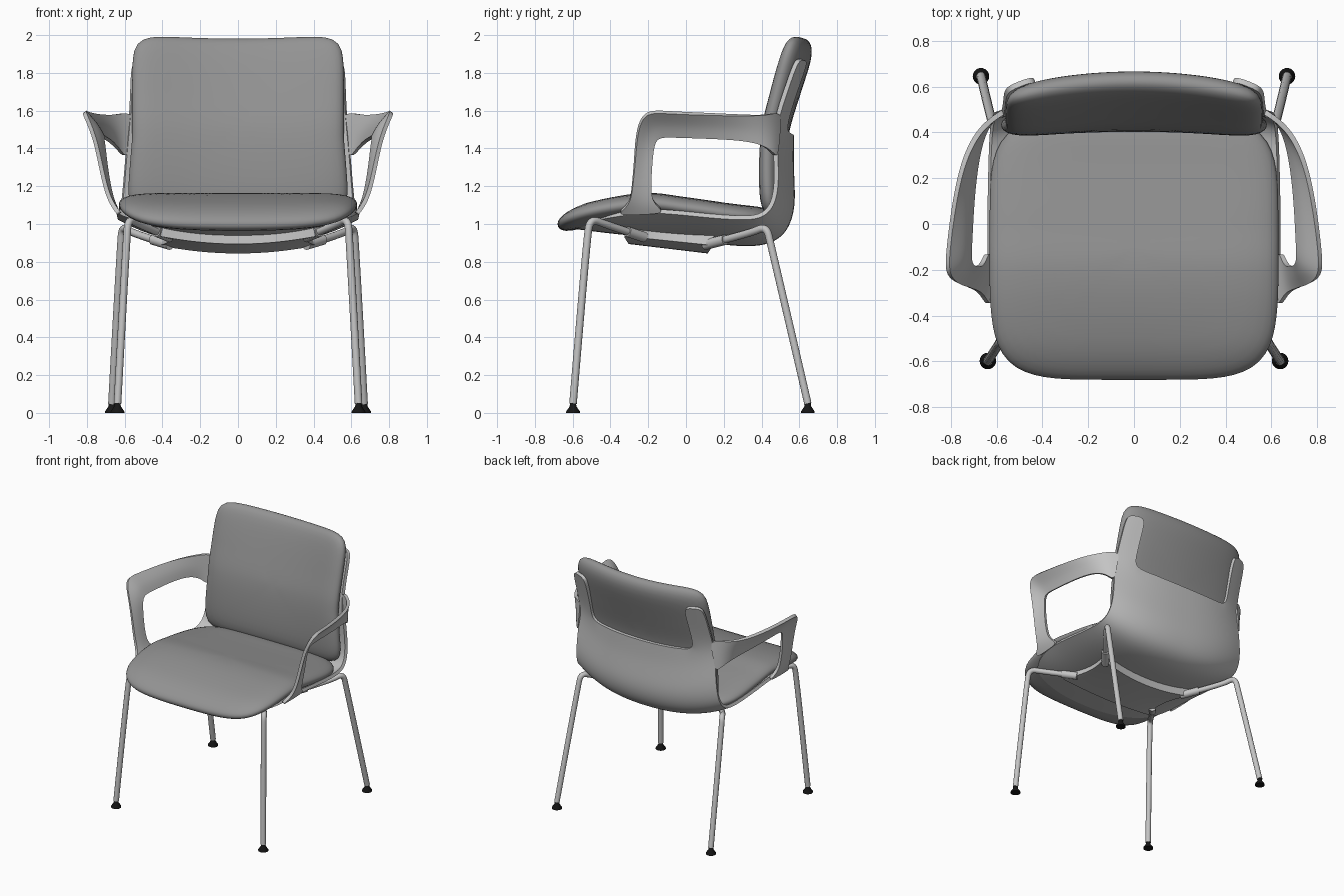
import bpy, bmesh, math
from mathutils import Vector

cube = bpy.data.objects.get("Cube")
if cube:
    bpy.data.objects.remove(cube, do_unlink=True)


def material(name, value, rough=0.6):
    m = bpy.data.materials.new(name)
    m.use_nodes = True
    m.diffuse_color = (value, value, value, 1)
    bsdf = next(n for n in m.node_tree.nodes if n.type == "BSDF_PRINCIPLED")
    bsdf.inputs["Base Color"].default_value = (value, value, value, 1)
    bsdf.inputs["Roughness"].default_value = rough
    return m


FABRIC = material("mid grey fabric", 0.29)
PLASTIC = material("light grey plastic", 0.55)
METAL = material("light grey metal", 0.55)
RUBBER = material("black rubber", 0.008)


def finish(name, bm, mat):
    bmesh.ops.recalc_face_normals(bm, faces=bm.faces)
    me = bpy.data.meshes.new(name)
    bm.to_mesh(me)
    bm.free()
    me.materials.append(mat)
    me.polygons.foreach_set("use_smooth", [True] * len(me.polygons))
    ob = bpy.data.objects.new(name, me)
    bpy.context.collection.objects.link(ob)
    return ob


def sheet(name, rows, mat, thickness, keep=lambda i, j: True):
    """Thin smooth panel from a grid of points."""
    bm = bmesh.new()
    grid = [[bm.verts.new(p) for p in row] for row in rows]
    for i in range(len(grid) - 1):
        for j in range(len(grid[0]) - 1):
            if keep(i, j):
                bm.faces.new((grid[i][j], grid[i][j + 1], grid[i + 1][j + 1], grid[i + 1][j]))
    bmesh.ops.delete(bm, geom=[v for v in bm.verts if not v.link_faces], context="VERTS")
    ob = finish(name, bm, mat)
    ob.modifiers.new("smooth", "SUBSURF").levels = 3
    ob.modifiers["smooth"].render_levels = 3
    solid = ob.modifiers.new("thickness", "SOLIDIFY")
    solid.thickness, solid.offset = thickness, 0
    ob.modifiers.new("crisp edges", "EDGE_SPLIT").split_angle = math.radians(50)
    return ob


def interp(table, t):
    """Smooth lookup through (key, value) pairs."""
    if t <= table[0][0]:
        return table[0][1]
    for k in range(len(table) - 1):
        (a, va), (b, vb) = table[k], table[k + 1]
        if t <= b:
            prev, nxt = table[max(k - 1, 0)], table[min(k + 2, len(table) - 1)]
            ma = (vb - prev[1]) / (b - prev[0]) * (b - a)
            mb = (nxt[1] - va) / (nxt[0] - a) * (b - a)
            s = (t - a) / (b - a)
            return ((2*s**3 - 3*s*s + 1) * va + (s**3 - 2*s*s + s) * ma
                    + (3*s*s - 2*s**3) * vb + (s**3 - s*s) * mb)
    return table[-1][1]


def pillow(name, a, b, power, place, segments=112):
    """Closed pad with a rounded rectangle outline, bent by place(p, q, h)."""
    radii = [0.12, 0.25, 0.4, 0.55, 0.68, 0.78, 0.86, 0.92, 0.96, 0.985, 0.996]
    levels = [(r, (1 - r**9) ** 0.5) for r in radii]
    levels = levels + [(1, 0)] + [(r, -h) for r, h in reversed(levels)]
    bm = bmesh.new()
    rings = []
    for r, h in levels:
        ring = []
        for k in range(segments):
            t = math.tau * k / segments
            c, s = math.cos(t), math.sin(t)
            d = r * (abs(c / a) ** power + abs(s / b) ** power) ** (-1 / power)
            ring.append(bm.verts.new(place(d * c, d * s, h)))
        rings.append(ring)
    for lo, hi in zip(rings, rings[1:]):
        for k in range(segments):
            n = (k + 1) % segments
            bm.faces.new((lo[k], lo[n], hi[n], hi[k]))
    for ring, h in ((rings[0], 1), (rings[-1], -1)):
        tip = bm.verts.new(place(0, 0, h))
        for k in range(segments):
            bm.faces.new((ring[k], ring[(k + 1) % segments], tip))
    return finish(name, bm, FABRIC)


# Seat cushion
SEAT_MID = [(-0.68, 1.02), (-0.5, 1.07), (-0.2, 1.107), (0, 1.085), (0.3, 1.045), (0.5, 1.04)]


def seat_point(p, q, h):
    y = q - 0.105
    x = p * (1 - 0.05 * max(0, -y - 0.3))
    middle = 1 - (x / 0.63) ** 2
    drop = 0.02 * middle * max(0, -y - 0.3) / 0.38
    return Vector((x, y, interp(SEAT_MID, y) - drop + h * (0.057 if h > 0 else 0.057 + 0.015 * middle)))


pillow("seat_cushion", 0.63, 0.575, 5, seat_point)

# Backrest cushion
BACK_MID = [(1.02, 0.46), (1.3, 0.465), (1.5, 0.488), (1.7, 0.546), (1.9, 0.61), (2.0, 0.635)]


def back_point(p, q, h):
    z = q + 1.51
    f = (z - 1.05) / 0.95
    x = p * (1 + 0.06 * max(0, (1.45 - z) / 0.4))
    side = (x / 0.56) ** 2
    y = interp(BACK_MID, z) - (0.02 + 0.055 * f) * side + h * -0.06
    return Vector((x, y, z + 0.025 * side * f - 0.3 * h * 0.06 * -f))


pillow("back_cushion", 0.56, 0.47, 9, back_point)

# Shell under the seat and behind the back: centre y, z, then edge x, y, z
SHELL = [
    (-0.59, 0.985, 0.55, -0.46, 1.035), (-0.4, 0.96, 0.615, -0.34, 1.055),
    (-0.2, 0.94, 0.635, -0.18, 1.075), (0.05, 0.92, 0.635, 0.05, 1.05),
    (0.25, 0.893, 0.63, 0.27, 1.03), (0.41, 0.89, 0.625, 0.40, 1.035),
    (0.52, 0.945, 0.615, 0.46, 1.10), (0.567, 1.07, 0.605, 0.478, 1.2),
    (0.565, 1.2, 0.597, 0.478, 1.3), (0.558, 1.33, 0.587, 0.472, 1.42),
    (0.562, 1.47, 0.577, 0.475, 1.52), (0.595, 1.6, 0.57, 0.495, 1.61),
    (0.645, 1.75, 0.565, 0.54, 1.74), (0.69, 1.87, 0.56, 0.585, 1.87),
]
COLUMNS = [-1, -0.9, -0.76, -0.55, -0.28, 0, 0.28, 0.55, 0.76, 0.9, 1]
rows = []
for cy, cz, ex, ey, ez in SHELL:
    rows.append([(u * ex, cy + (ey - cy) * abs(u) ** 2.6, cz + (ez - cz) * abs(u) ** 2.6)
                 for u in COLUMNS])
sheet("seat_shell", rows, PLASTIC, 0.024, lambda i, j: i < 10 or j < 2 or j > 7)

# Arms: outer lip and inner edge of a flared band, from the back to the seat
ARM = [
    ((0.55, 0.50, 1.60), (0.59, 0.478, 1.34)), ((0.66, 0.435, 1.575), (0.628, 0.452, 1.39)),
    ((0.74, 0.30, 1.575), (0.675, 0.36, 1.44)), ((0.785, 0.1, 1.582), (0.705, 0.15, 1.455)),
    ((0.81, -0.1, 1.59), (0.715, -0.07, 1.462)), ((0.82, -0.225, 1.60), (0.72, -0.155, 1.465)),
    ((0.765, -0.262, 1.48), (0.71, -0.175, 1.40)), ((0.735, -0.27, 1.35), (0.70, -0.182, 1.3)),
    ((0.70, -0.285, 1.18), (0.68, -0.187, 1.18)), ((0.665, -0.30, 1.10), (0.66, -0.175, 1.11)),
    ((0.625, -0.38, 1.05), (0.635, -0.10, 1.06)),
]
for side, word in ((1, "left"), (-1, "right")):
    rows = []
    for o, i in ARM:
        mid = (0.35 * o[0] + 0.65 * i[0], (o[1] + i[1]) / 2, (o[2] + i[2]) / 2)
        rows.append([(side * x, y, z) for x, y, z in (o, mid, i)])
    sheet(word + "_arm", rows, PLASTIC, 0.022)

# Support pan under the seat
rows = []
for v in (-1, -0.9, -0.5, 0, 0.5, 0.9, 1):
    rows.append([(0.41 * u * (1 - 0.14 * (1 - v * v)),
                  -0.09 + 0.24 * v * (1 - 0.14 * (1 - u * u)),
                  0.9 - 0.025 * v + 0.045 * u * u) for u in (-1, -0.9, -0.5, 0, 0.5, 0.9, 1)])
sheet("support_pan", rows, PLASTIC, 0.07)


def tube(name, points, radius, mat):
    cu = bpy.data.curves.new(name, "CURVE")
    cu.dimensions = "3D"
    cu.bevel_depth, cu.bevel_resolution, cu.use_fill_caps = radius, 4, True
    sp = cu.splines.new("NURBS")
    sp.points.add(len(points) - 1)
    for p, co in zip(sp.points, points):
        p.co = (*co, 1)
    sp.order_u, sp.use_endpoint_u, sp.resolution_u = 3, True, 10
    ob = bpy.data.objects.new(name, cu)
    cu.materials.append(mat)
    bpy.context.collection.objects.link(ob)


def foot(name, x, y):
    """Turned glide: flared base and short stem."""
    bm = bmesh.new()
    rings = []
    for r, z in ((0.036, 0), (0.036, 0.008), (0.018, 0.034), (0.015, 0.06)):
        rings.append([bm.verts.new((x + r * math.cos(math.tau * k / 24),
                                    y + r * math.sin(math.tau * k / 24), z)) for k in range(24)])
    for lo, hi in zip(rings, rings[1:]):
        for k in range(24):
            n = (k + 1) % 24
            bm.faces.new((lo[k], lo[n], hi[n], hi[k]))
    bm.faces.new(rings[0])
    bm.faces.new(rings[-1])
    ob = finish(name, bm, RUBBER)
    ob.modifiers.new("crisp edges", "EDGE_SPLIT").split_angle = math.radians(40)


# Legs with sleeves and feet
LEGS = {
    "front": [(0.638, -0.598, 0.05), (0.59, -0.525, 0.93), (0.58, -0.505, 1.03),
              (0.52, -0.42, 0.995), (0.36, -0.22, 0.93)],
    "rear": [(0.668, 0.645, 0.05), (0.622, 0.45, 0.89), (0.612, 0.425, 0.99),
             (0.56, 0.34, 0.95), (0.36, 0.1, 0.89)],
}
for end, path in LEGS.items():
    for side, word in ((1, "left"), (-1, "right")):
        pts = [Vector((side * x, y, z)) for x, y, z in path]
        tube(f"{end}_{word}_leg", pts, 0.02, METAL)
        tube(f"{end}_{word}_sleeve", [pts[4], pts[4].lerp(pts[3], 0.45)], 0.028, PLASTIC)
        foot(f"{end}_{word}_foot", pts[0].x, pts[0].y)
